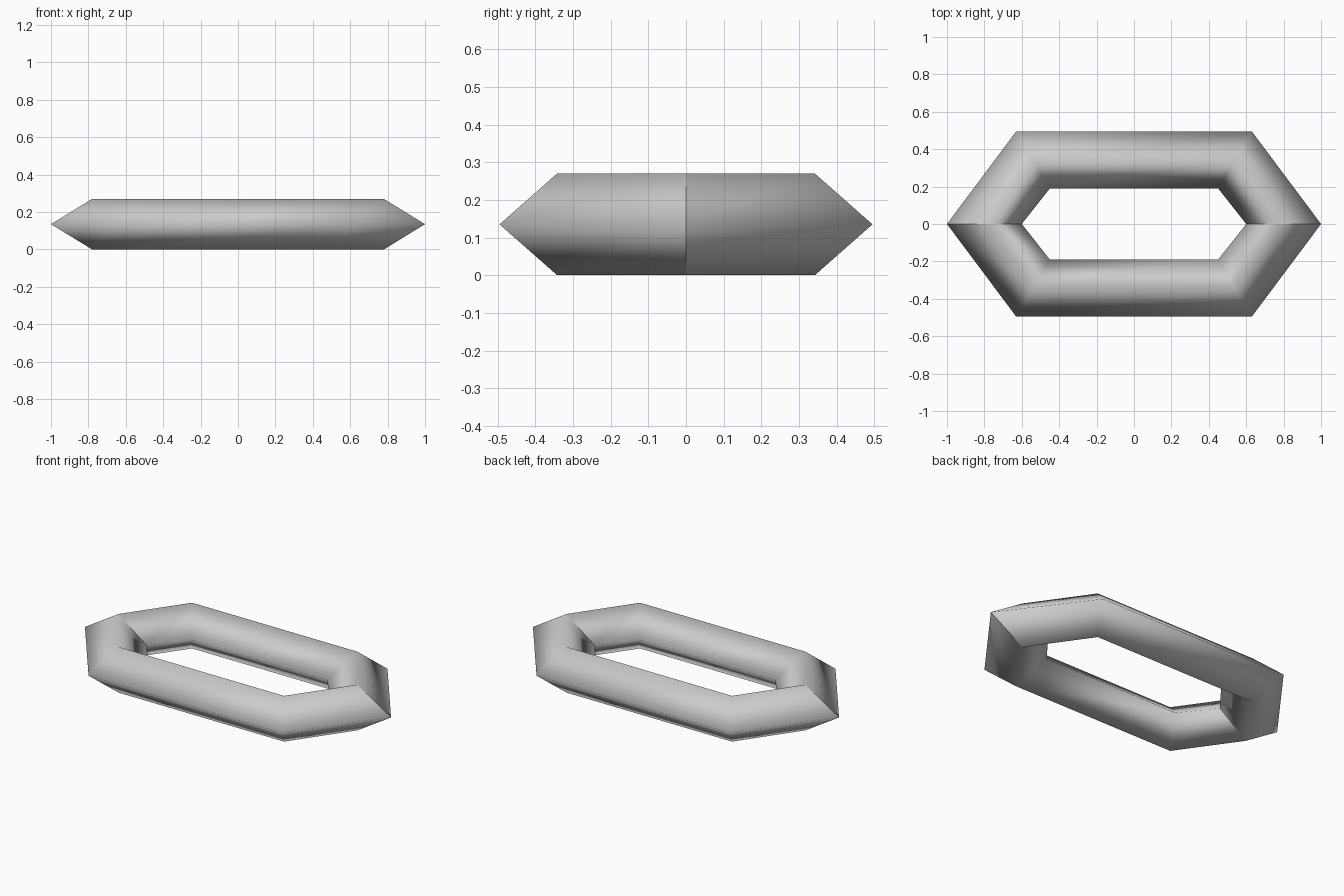
import bpy
import bmesh

cube = bpy.data.objects.get("Cube")
if cube:
    bpy.data.objects.remove(cube, do_unlink=True)

# Plain grey metal
metal = bpy.data.materials.new("grey_metal")
metal.use_nodes = True
grey = (0.6, 0.6, 0.6, 1)
metal.diffuse_color = grey
metal.node_tree.nodes["Principled BSDF"].inputs["Base Color"].default_value = grey

HEIGHT = 0.27
MID = HEIGHT / 2

# Diamond sections (outer, top, inner, bottom) at the end tip and at a corner
tip = [(1, 0, MID), (0.78, 0, HEIGHT), (0.6, 0, MID), (0.78, 0, 0)]
corner = [(0.63, 0.495, MID), (0.54, 0.342, HEIGHT), (0.45, 0.19, MID), (0.54, 0.342, 0)]


def mirrored(section, sx, sy):
    return [(x * sx, y * sy, z) for x, y, z in section]


# Six sections counter-clockwise around the link
sections = [tip, corner, mirrored(corner, -1, 1),
            mirrored(tip, -1, 1), mirrored(corner, -1, -1), mirrored(corner, 1, -1)]

bm = bmesh.new()
rings = [[bm.verts.new(p) for p in s] for s in sections]
for i, a in enumerate(rings):
    b = rings[(i + 1) % len(rings)]
    for j in range(4):
        k = (j + 1) % 4
        bm.faces.new((a[j], b[j], b[k], a[k]))
bmesh.ops.recalc_face_normals(bm, faces=bm.faces)
for face in bm.faces:
    face.smooth = True
# Hard seam where the two halves meet at each end
for edge in bm.edges:
    edge.smooth = not all(abs(v.co.y) < 0.001 for v in edge.verts)

mesh = bpy.data.meshes.new("chain_link")
bm.to_mesh(mesh)
bm.free()
mesh.materials.append(metal)
link = bpy.data.objects.new("chain_link", mesh)
bpy.context.collection.objects.link(link)
